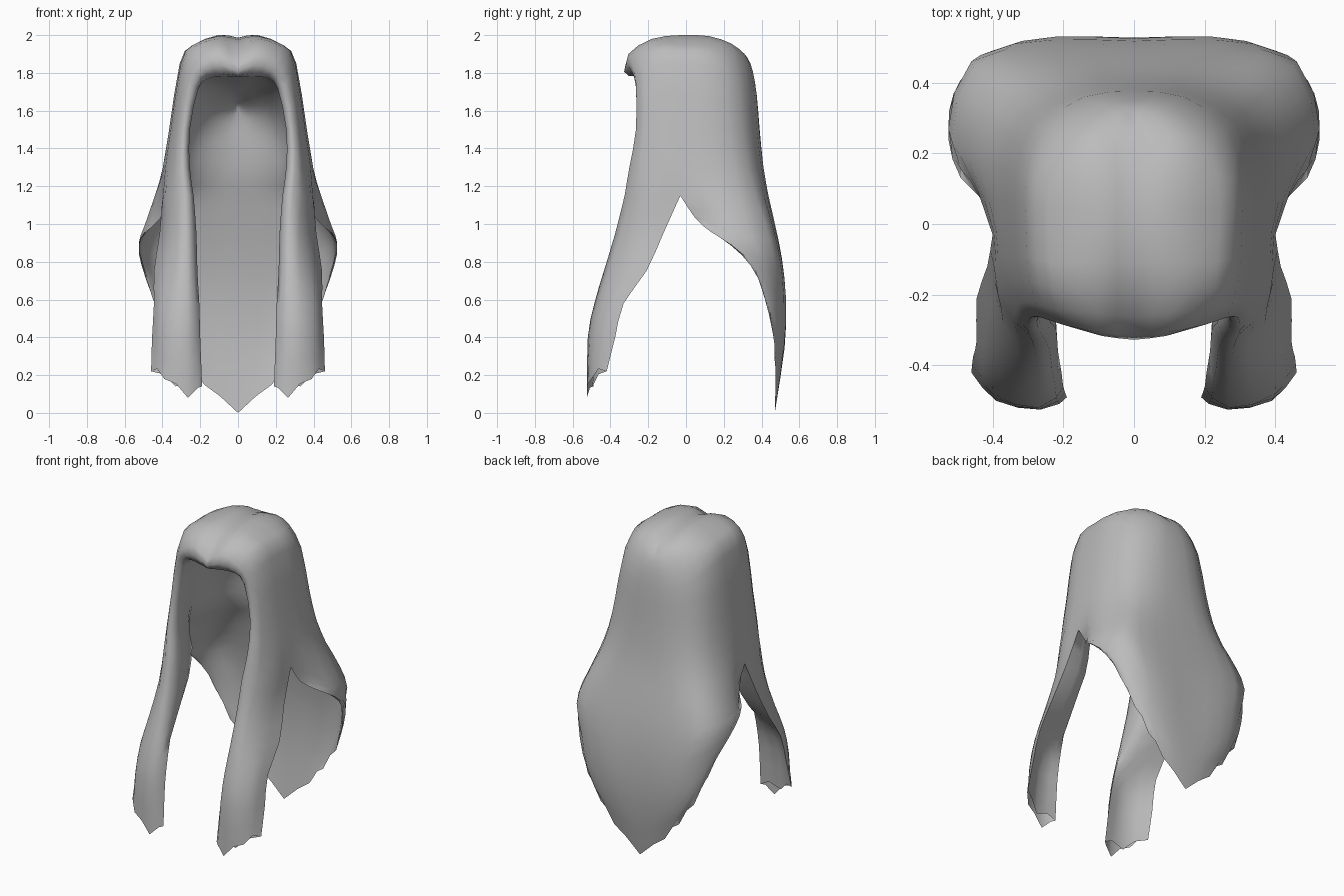
import bpy, bmesh, math
from mathutils import Vector

cube = bpy.data.objects.get("Cube")
if cube:
    bpy.data.objects.remove(cube, do_unlink=True)


def refine(pts, mirror_end=False):
    """Insert one smooth midpoint between each pair of points."""
    p = [Vector(q) for q in pts]
    first = 2 * p[0] - p[1]
    last = Vector((-p[-2].x, p[-2].y, p[-2].z)) if mirror_end else 2 * p[-1] - p[-2]
    e = [first] + p + [last]
    out = []
    for i in range(1, len(p)):
        out += [e[i], (9 * (e[i] + e[i + 1]) - e[i - 1] - e[i + 2]) / 16]
    return out + [p[-1]]


def refine_down(rows):
    return list(zip(*[refine(col) for col in zip(*rows)]))


def level(z, *xy):
    return [(x, y, z) for x, y in xy]


def inner_layer(row, thick):
    """Inside of a back row: offset inward, closing onto the side edge."""
    out = []
    for i, p in enumerate(row):
        k = thick * min(1, i / 2)
        out.append(Vector((p.x * (1 - 1.5 * k), p.y - k, p.z)))
    return out[::-1]


# Outer half sections, from the front lip round the side to the back centre
cap = [
    [(0, -.305, 1.785), (0, -.315, 1.84), (0, -.19, 1.95), (0, -.03, 1.985),
     (0, .1, 1.98), (0, .2, 1.96), (0, .26, 1.94), (0, .3, 1.9)],
    [(.08, -.295, 1.795), (.1, -.305, 1.9), (.1, -.18, 1.98), (.1, -.03, 2.0),
     (.1, .12, 1.995), (.1, .24, 1.955), (.05, .31, 1.9), (0, .33, 1.87)],
    [(.16, -.265, 1.785), (.2, -.285, 1.845), (.23, -.18, 1.94), (.24, -.03, 1.945),
     (.24, .12, 1.94), (.19, .25, 1.91), (.1, .34, 1.83), (0, .355, 1.8)],
    [(.21, -.24, 1.72), (.26, -.265, 1.75), (.295, -.16, 1.84), (.305, -.02, 1.85),
     (.305, .13, 1.84), (.26, .275, 1.77), (.14, .36, 1.7), (0, .375, 1.68)],
    level(1.5, (.255, -.235), (.295, -.265), (.345, -.16), (.36, -.02),
          (.36, .15), (.30, .30), (.16, .375), (0, .39)),
    level(1.3, (.255, -.25), (.30, -.30), (.37, -.17), (.39, -.02),
          (.395, .17), (.33, .33), (.18, .40), (0, .41)),
    level(1.15, (.235, -.28), (.29, -.325), (.385, -.2), (.40, -.03),
          (.44, .18), (.37, .37), (.2, .43), (0, .435)),
]
# Inner lining, from the back centre forward to the lip
lining = [
    [(0, .36, 1.62), (0, .33, 1.64), (0, .25, 1.68), (0, .13, 1.72),
     (0, -.02, 1.755), (0, -.15, 1.775)],
    [(0, .365, 1.57), (.05, .34, 1.59), (.08, .27, 1.64), (.085, .13, 1.72),
     (.085, -.02, 1.755), (.085, -.15, 1.775)],
    [(0, .37, 1.52), (.09, .34, 1.54), (.15, .27, 1.6), (.17, .13, 1.68),
     (.175, -.02, 1.74), (.17, -.14, 1.76)],
    [(0, .37, 1.46), (.12, .345, 1.47), (.21, .27, 1.52), (.24, .14, 1.6),
     (.245, -.02, 1.67), (.23, -.13, 1.69)],
    [(0, .375, 1.38), (.13, .35, 1.39), (.25, .28, 1.41), (.30, .14, 1.44),
     (.295, -.02, 1.48), (.27, -.13, 1.49)],
    [(0, .385, 1.26), (.15, .37, 1.26), (.28, .3, 1.26), (.335, .15, 1.27),
     (.325, -.02, 1.28), (.285, -.1, 1.28)],
    [(0, .41, 1.15), (.19, .405, 1.15), (.34, .345, 1.15), (.41, .17, 1.14),
     (.40, -.03, 1.15), (.27, -.08, 1.12)],
]
# Front lock, from its inner fold round the front to its back edge
strand = [
    level(.95, (.255, -.14), (.22, -.3), (.275, -.375), (.37, -.28), (.415, -.12)),
    level(.75, (.27, -.26), (.215, -.36), (.27, -.435), (.385, -.36), (.445, -.21)),
    level(.58, (.3, -.41), (.205, -.42), (.27, -.485), (.4, -.43), (.445, -.33)),
    level(.4, (.33, -.475), (.20, -.46), (.27, -.52), (.4, -.48), (.455, -.375)),
    [(.33, -.495, .14), (.19, -.49, .14), (.265, -.525, .08), (.39, -.5, .18),
     (.46, -.42, .22)],
]
# Back sheet below the split, from its side edge to the back centre
back = [
    [(.41, .05, 1.03), (.495, .2, .99), (.43, .42, 1.0), (.22, .465, 1.0), (0, .47, 1.0)],
    [(.49, .13, .96), (.525, .27, .9), (.46, .46, .85), (.24, .505, .82), (0, .505, .82)],
    [(.525, .24, .89), (.51, .37, .78), (.4, .49, .66), (.22, .53, .6), (0, .525, .6)],
    [(.51, .35, .8), (.455, .43, .62), (.36, .49, .46), (.2, .52, .36), (0, .52, .34)],
    [(.45, .42, .6), (.38, .46, .42), (.28, .47, .27), (.18, .475, .15), (0, .47, 0)],
]

cap_rows = [refine(a + b, True) for a, b in zip(lining, cap)]
split = cap_rows[-1]
lock_rows = [split[8:19]] + [refine([r[-1]] + r) for r in strand]
back_rows = [split[18:]] + [refine(r, True) for r in back]
inside_rows = [split[:9]] + [inner_layer(r, t) for r, t in
                             zip(back_rows[1:], (.025, .025, .02, .015, 0))]

# Sheets share the last cap row; the split runs below it at each side
sheets = [refine_down(r) for r in (cap_rows, lock_rows, back_rows, inside_rows)]

bm = bmesh.new()
for n, rows in enumerate(sheets):
    grid = [[bm.verts.new(p) for p in row] for row in rows]
    for a, b in zip(grid, grid[1:]):
        for c in range(len(a) - 1):
            bm.faces.new((a[c], b[c], b[c + 1], a[c + 1]))
    # Ragged tips
    if n:
        for v in grid[-1][1:-1:2]:
            v.co.z += .03
bmesh.ops.remove_doubles(bm, verts=bm.verts, dist=.0005)
bmesh.ops.dissolve_degenerate(bm, edges=bm.edges, dist=.0005)

mesh = bpy.data.meshes.new("long_hair")
bm.to_mesh(mesh)
bm.free()
hair = bpy.data.objects.new("long_hair", mesh)
bpy.context.collection.objects.link(hair)

# Mirror to the other side
mirror = hair.modifiers.new("Mirror", 'MIRROR')
mirror.use_clip = True
mirror.merge_threshold = .001

# Colour
grey = bpy.data.materials.new("hair_grey")
grey.use_nodes = True
colour = (.5, .5, .5, 1)
grey.diffuse_color = colour
grey.node_tree.nodes["Principled BSDF"].inputs["Base Color"].default_value = colour
mesh.materials.append(grey)

bpy.ops.object.select_all(action='DESELECT')
hair.select_set(True)
bpy.context.view_layer.objects.active = hair
bpy.ops.object.shade_smooth_by_angle(angle=math.radians(70))
